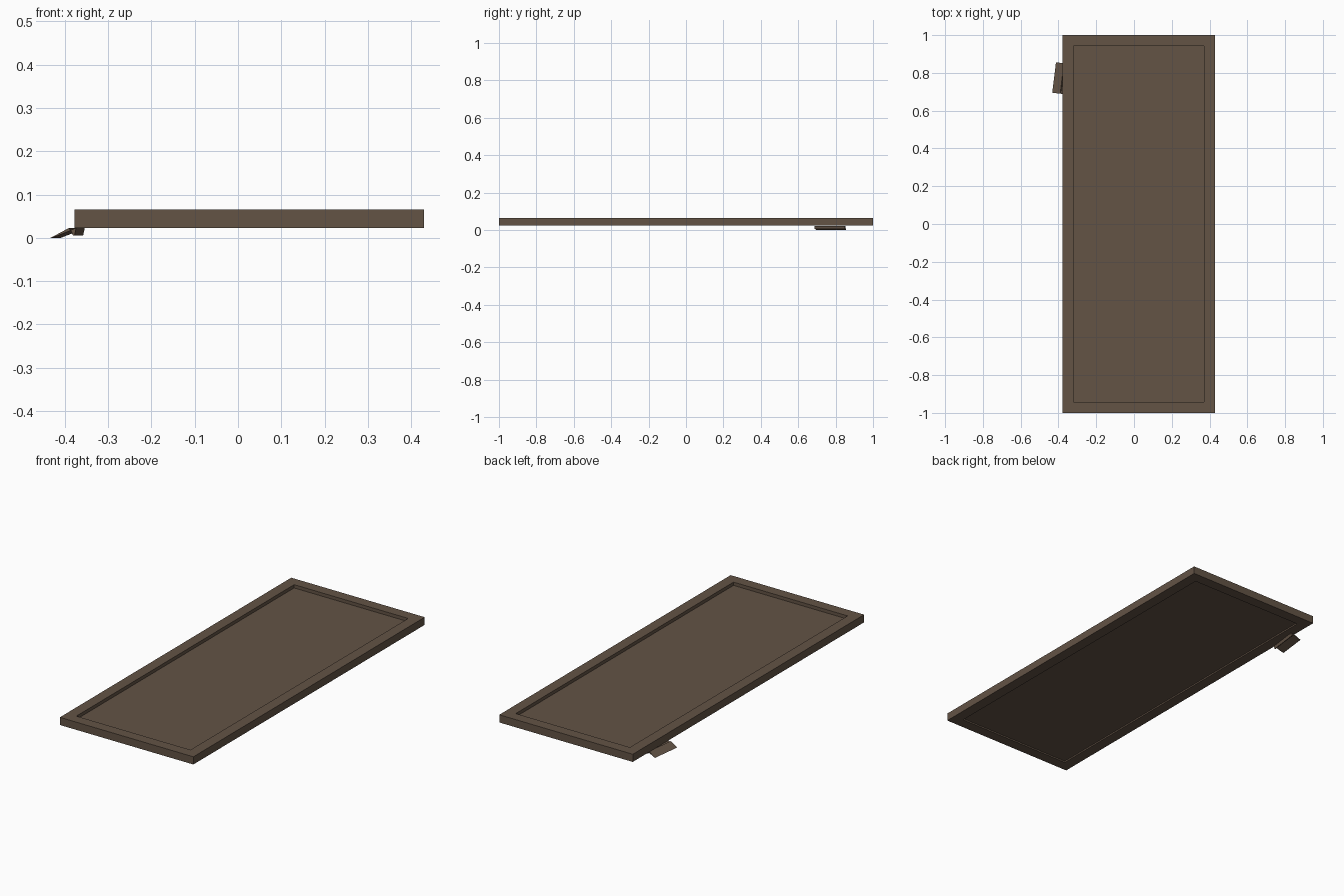
import bpy, bmesh
from mathutils import Vector

if "Cube" in bpy.data.objects:
    bpy.data.objects.remove(bpy.data.objects["Cube"])

brown = bpy.data.materials.new("dark_brown_wood")
brown.diffuse_color = (0.125, 0.087, 0.06, 1)
brown.use_nodes = True
brown.node_tree.nodes["Principled BSDF"].inputs["Base Color"].default_value = brown.diffuse_color


def finish(name, bm):
    bmesh.ops.recalc_face_normals(bm, faces=bm.faces[:])
    me = bpy.data.meshes.new(name)
    bm.to_mesh(me)
    bm.free()
    me.materials.append(brown)
    ob = bpy.data.objects.new(name, me)
    bpy.context.collection.objects.link(ob)
    return ob


# Door slab with a sunken panel on both sides
X0, X1, Z0, Z1 = -0.378, 0.43, 0.023, 0.065
bm = bmesh.new()
bmesh.ops.create_cube(bm, size=1)
for v in bm.verts:
    v.co = Vector((X0 if v.co.x < 0 else X1, v.co.y * 2, Z0 if v.co.z < 0 else Z1))
bm.normal_update()
for sign, depth in ((1, 0.018), (-1, 0.008)):
    face = next(f for f in bm.faces if f.normal.z * sign > 0.9 and f.calc_area() > 1.4)
    bmesh.ops.inset_region(bm, faces=[face], thickness=0.083)
    # straight-sided recess
    floor = bmesh.ops.extrude_face_region(bm, geom=[face])
    bmesh.ops.delete(bm, geom=[face], context='FACES_ONLY')
    verts = [g for g in floor["geom"] if isinstance(g, bmesh.types.BMVert)]
    bmesh.ops.translate(bm, verts=verts, vec=(0, 0, -sign * depth))
    bm.normal_update()
finish("door_panel", bm)

# Bent latch plate under the edge, slightly skewed along the door
profile = [(-0.433, 0.0), (-0.429, 0.0), (-0.386, 0.017), (-0.3815, 0.006),
           (-0.3775, 0.006), (-0.374, 0.0225), (-0.387, 0.018), (-0.391, 0.0225)]
bm = bmesh.new()
near = [bm.verts.new((x, 0.695 - 0.12 * (x + 0.433), z)) for x, z in profile]
cap = bm.faces.new(near)
ext = bmesh.ops.extrude_face_region(bm, geom=[cap])
verts = [g for g in ext["geom"] if isinstance(g, bmesh.types.BMVert)]
bmesh.ops.translate(bm, verts=verts, vec=(0.02, 0.161, 0))
finish("latch_plate", bm)
